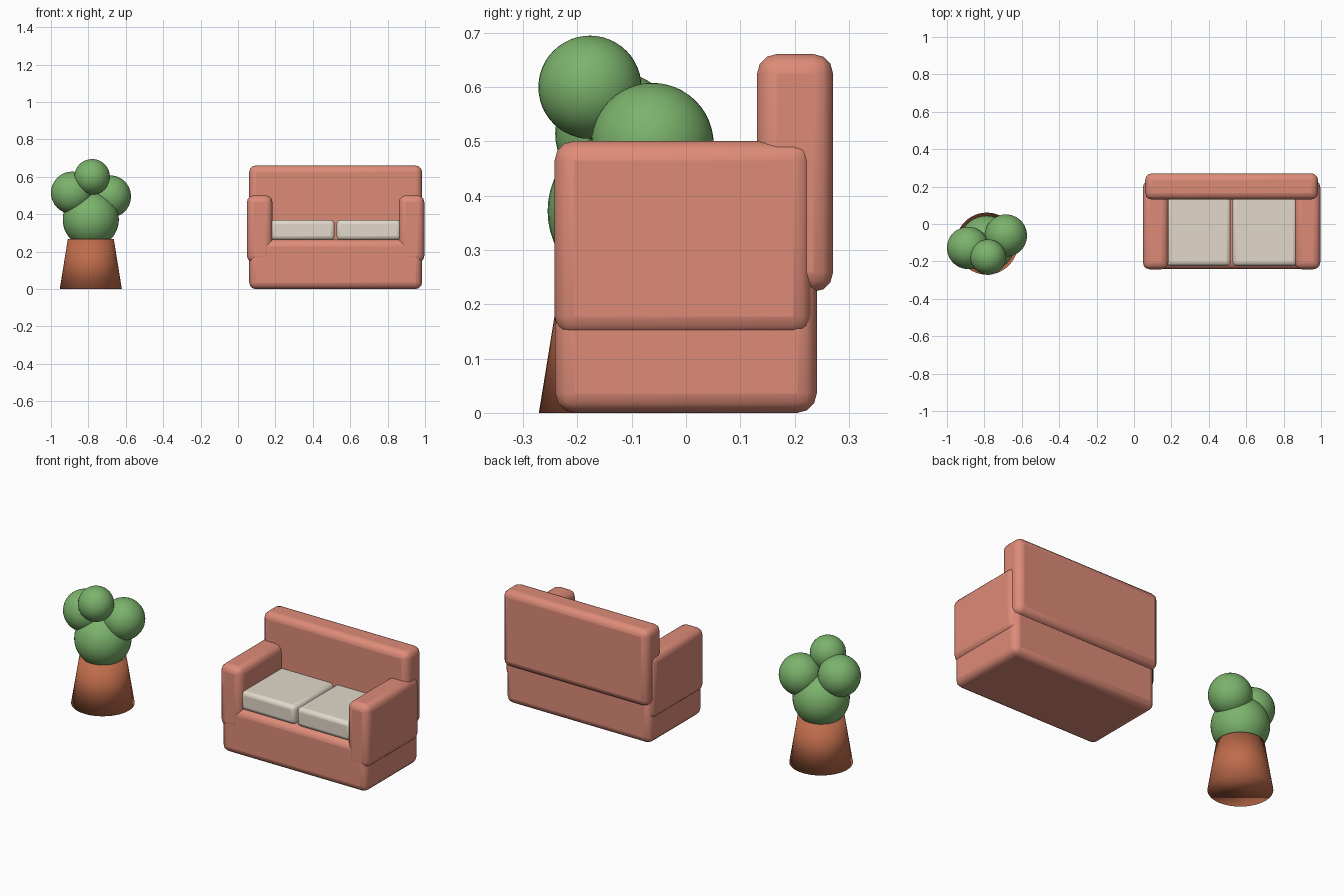
import bpy

if "Cube" in bpy.data.objects:
    bpy.data.objects.remove(bpy.data.objects["Cube"])


def material(name, color):
    m = bpy.data.materials.new(name)
    m.diffuse_color = (*color, 1)
    m.use_nodes = True
    m.node_tree.nodes["Principled BSDF"].inputs["Base Color"].default_value = m.diffuse_color
    return m


FABRIC = material("coral_fabric", (0.73, 0.26, 0.19))
CREAM = material("cream_fabric", (0.76, 0.69, 0.59))
CLAY = material("terracotta", (0.52, 0.15, 0.07))
LEAF = material("leaf_green", (0.20, 0.45, 0.15))


def soft_box(name, x, y, z, mat, bevel):
    """Rounded box from (min, max) ranges on each axis."""
    bpy.ops.mesh.primitive_cube_add(
        size=1, location=[(a + b) / 2 for a, b in (x, y, z)])
    ob = bpy.context.object
    ob.name = name
    ob.scale = [b - a for a, b in (x, y, z)]
    bpy.ops.object.transform_apply(location=False, rotation=False, scale=True)
    mod = ob.modifiers.new("soft_edges", "BEVEL")
    mod.width = bevel
    mod.segments = 3
    bpy.ops.object.shade_smooth_by_angle()
    ob.data.materials.append(mat)
    return ob


# Sofa body
CX = 0.522
soft_box("sofa_base", (CX - 0.462, CX + 0.462), (-0.241, 0.241), (0, 0.265), FABRIC, 0.036)
soft_box("sofa_back", (CX - 0.462, CX + 0.462), (0.131, 0.271), (0.223, 0.661), FABRIC, 0.036)

# Arms and seat cushions, mirrored about the sofa centre
for side, s in (("left", -1), ("right", 1)):
    arm_x = sorted((CX + s * 0.338, CX + s * 0.474))
    soft_box(side + "_arm", arm_x, (-0.242, 0.233), (0.142, 0.501), FABRIC, 0.036)
    cushion_x = sorted((CX + s * 0.005, CX + s * 0.349))
    soft_box(side + "_cushion", cushion_x, (-0.224, 0.15), (0.262, 0.37), CREAM, 0.022)

# Plant pot, wider at the foot
PX, PY = -0.787, -0.105
bpy.ops.mesh.primitive_cone_add(vertices=48, radius1=0.166, radius2=0.123,
                                depth=0.267, location=(PX, PY, 0.1335))
pot = bpy.context.object
pot.name = "plant_pot"
bpy.ops.object.shade_smooth()
pot.data.materials.append(CLAY)

# Foliage balls: name, centre, radius
for name, centre, radius in (
    ("foliage_main", (PX, PY, 0.372), 0.150),
    ("foliage_left", (-0.887, -0.128, 0.515), 0.113),
    ("foliage_right", (-0.685, -0.062, 0.495), 0.113),
    ("foliage_top", (-0.780, -0.177, 0.600), 0.095),
):
    bpy.ops.mesh.primitive_uv_sphere_add(segments=40, ring_count=24,
                                         radius=radius, location=centre)
    ball = bpy.context.object
    ball.name = name
    bpy.ops.object.shade_smooth()
    ball.data.materials.append(LEAF)
